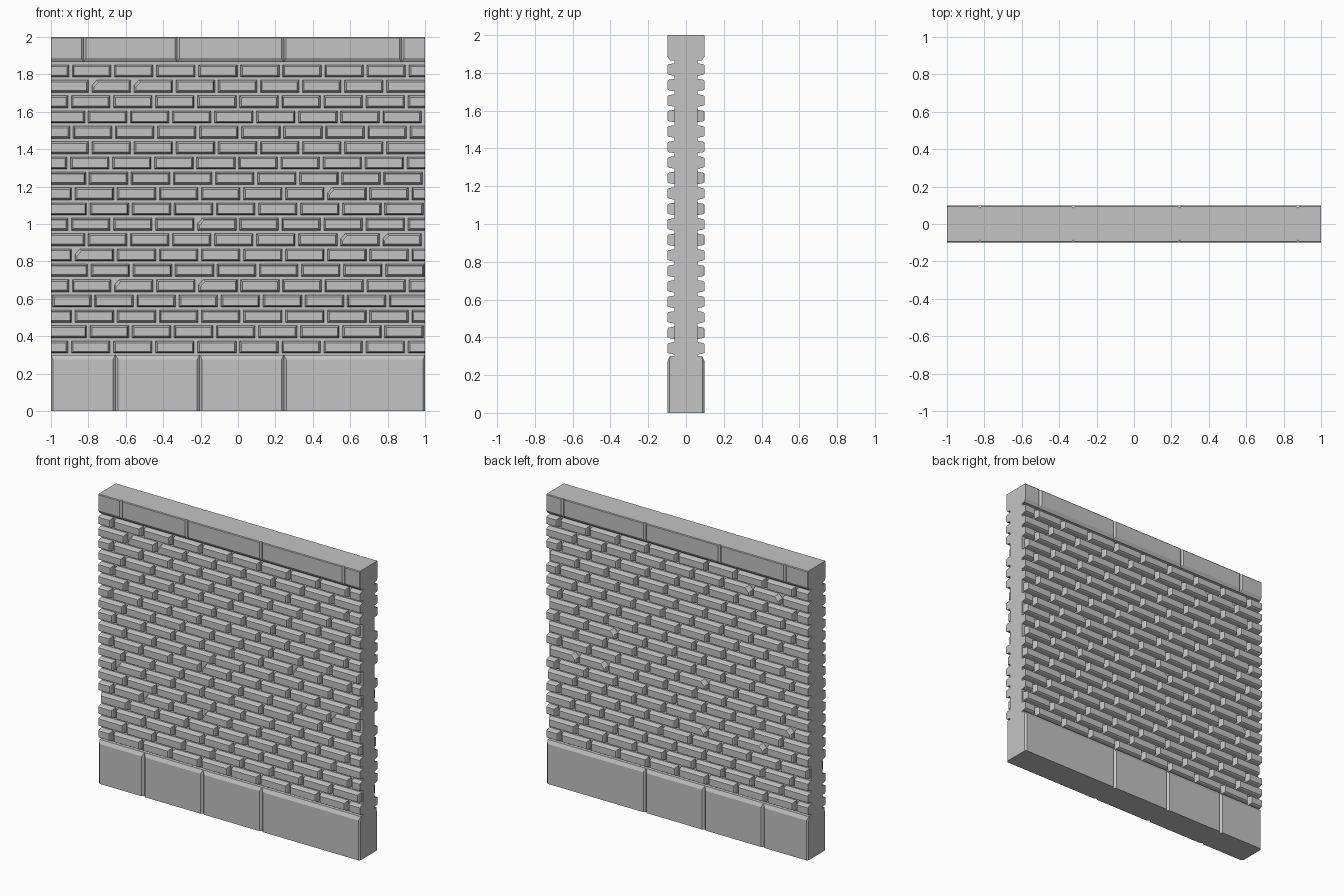
import bpy, bmesh

if "Cube" in bpy.data.objects:
    bpy.data.objects.remove(bpy.data.objects["Cube"], do_unlink=True)

stone = bpy.data.materials.new("grey stone")
STONE_COLOUR = (0.55, 0.55, 0.55, 1)
stone.diffuse_color = STONE_COLOUR
stone.use_nodes = True
stone.node_tree.nodes["Principled BSDF"].inputs["Base Color"].default_value = STONE_COLOUR

DEPTH = 0.098        # half thickness at brick faces and blocks
CORE = 0.062         # half thickness at the mortar
BASE_TOP, CAP_BOTTOM = 0.3, 1.865
ROW_STEP, BRICK_STEP, MORTAR = 0.082, 0.225, 0.018


def loft(bm, rings):
    """Skin a closed solid through rings with equal point counts."""
    loops = [[bm.verts.new(p) for p in ring] for ring in rings]
    n = len(loops[0])
    for low, high in zip(loops, loops[1:]):
        for i in range(n):
            j = (i + 1) % n
            bm.faces.new((low[i], low[j], high[j], high[i]))
    bm.faces.new(loops[0][::-1])
    bm.faces.new(loops[-1])


def finish(name, bm):
    bmesh.ops.recalc_face_normals(bm, faces=bm.faces)
    mesh = bpy.data.meshes.new(name)
    bm.to_mesh(mesh)
    bm.free()
    mesh.materials.append(stone)
    obj = bpy.data.objects.new(name, mesh)
    bpy.context.collection.objects.link(obj)
    return obj


def block_ring(x0, x1, d, c0, c1, z):
    """Block footprint with its left and right corners cut by c0 and c1."""
    return [(x0 + c0, -d, z), (x1 - c1, -d, z), (x1, c1 - d, z), (x1, d - c1, z),
            (x1 - c1, d, z), (x0 + c0, d, z), (x0, d - c0, z), (x0, c0 - d, z)]


def block_course(name, joints, levels, end_cut):
    """Row of abutting blocks; levels hold height, half depth, corner cut."""
    bm = bmesh.new()
    edges = [-1, *joints, 1]
    for x0, x1 in zip(edges, edges[1:]):
        left = end_cut if x0 == -1 else 1
        right = end_cut if x1 == 1 else 1
        loft(bm, [block_ring(x0, x1, d, c * left, c * right, z) for z, d, c in levels])
    return finish(name, bm)


def brick_outline(x0, x1, z, half, inset, y, chip):
    """Brick outline at depth y; ends trimmed by the wall stay flush."""
    a = x0 + inset if x0 > -1 else -1
    b = x1 - inset if x1 < 1 else 1
    h = half - inset
    points = [(a, y, z - h), (b, y, z - h), (b, y, z + h)]
    if chip:
        return points + [(a + 0.025, y, z + h), (a, y, z + h - 0.028)]
    return points + [(a, y, z + h)]


# Mortar core
bm = bmesh.new()
loft(bm, [[(-1, -CORE, z), (1, -CORE, z), (1, CORE, z), (-1, CORE, z)]
          for z in (BASE_TOP, CAP_BOTTOM)])
finish("mortar_core", bm)

# Foundation blocks with bevelled tops and grooved joints
block_course("foundation_blocks", [-0.655, -0.205, 0.245],
             [(0, DEPTH, 0.013), (0.275, DEPTH, 0.013), (BASE_TOP, 0.085, 0.001)], 0.8)

# Coping stones with bevelled undersides
block_course("coping_stones", [-0.825, -0.325, 0.245, 0.875],
             [(CAP_BOTTOM, 0.084, 0.001), (1.887, DEPTH, 0.012),
              (1.995, DEPTH, 0.012), (2.0, 0.094, 0.008)], 0.05)

# First joint of each course, measured from the wall end, bottom to top
first_joint = [0.10, 0.20, 0.12, 0.225, 0.105, 0.205, 0.12, 0.19, 0.10, 0.20,
               0.12, 0.195, 0.095, 0.21, 0.11, 0.19, 0.10, 0.21, 0.105]
# Bricks with a broken corner, as course and place in it
chipped = {(17, 0), (17, 1), (10, 6), (8, 3), (7, 6), (7, 7), (6, 0), (4, 1), (4, 3)}

# Tapered bricks on both faces of the wall
for side, name in ((-1, "front_bricks"), (1, "back_bricks")):
    bm = bmesh.new()
    for row, joint in enumerate(first_joint):
        z = 0.342 + row * ROW_STEP
        for k in range(-1, 9):
            start = joint - 1 + k * BRICK_STEP
            x0 = max(-1, start + MORTAR / 2)
            x1 = min(1, start + BRICK_STEP - MORTAR / 2)
            if x1 - x0 < 0.02:
                continue
            chip = (row, k) in chipped
            loft(bm, [brick_outline(x0, x1, z, 0.033, inset, side * y, chip)
                      for y, inset in ((CORE, 0), (0.09, 0.005), (DEPTH, 0.010))])
    finish(name, bm)
